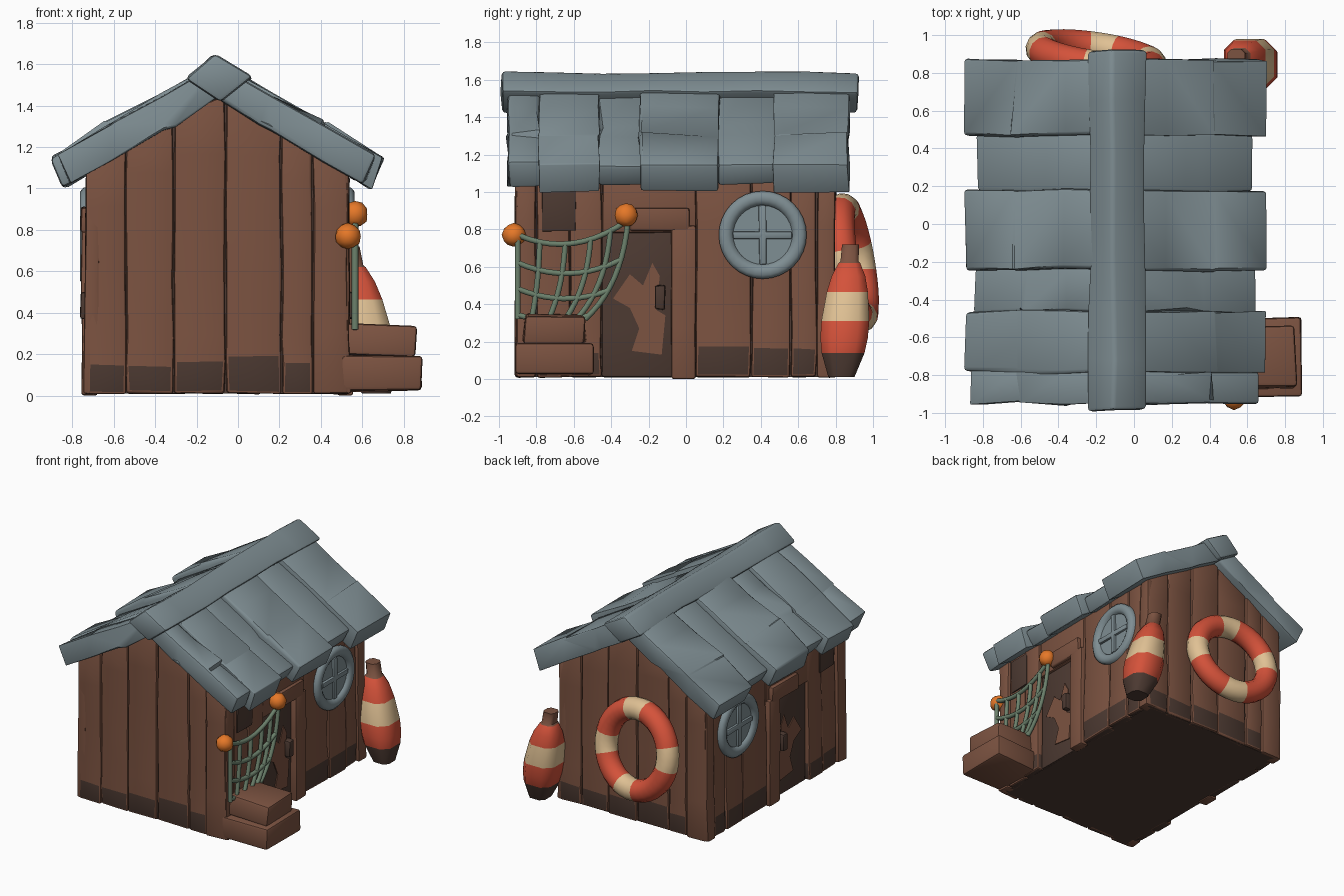
import bpy, bmesh, math, random
from mathutils import Vector

random.seed(4)
if "Cube" in bpy.data.objects:
    bpy.data.objects.remove(bpy.data.objects["Cube"])
C = -0.10  # centre line of the hut in x


def material(name, r, g, b):
    lin = [(v / 255 / 12.92 if v < 11 else ((v / 255 + 0.055) / 1.055) ** 2.4) for v in (r, g, b)]
    m = bpy.data.materials.new(name)
    m.use_nodes = True
    m.diffuse_color = (*lin, 1)
    m.node_tree.nodes["Principled BSDF"].inputs["Base Color"].default_value = (*lin, 1)
    return m


BROWN = material("brown wood", 124, 83, 65)
DARK = material("dark wood", 77, 58, 50)
GREY = material("grey slate", 127, 142, 147)
GREEN = material("green rope", 108, 129, 108)
ORANGE = material("orange float", 230, 120, 40)
RED = material("red paint", 212, 82, 58)
CREAM = material("cream paint", 224, 193, 148)


def finish(name, bm, mats, angle=40):
    bmesh.ops.recalc_face_normals(bm, faces=bm.faces[:])
    me = bpy.data.meshes.new(name)
    bm.to_mesh(me)
    bm.free()
    ob = bpy.data.objects.new(name, me)
    bpy.context.collection.objects.link(ob)
    for m in mats:
        me.materials.append(m)
    smooth(ob, angle)
    return ob


def smooth(ob, angle=40):
    bpy.ops.object.select_all(action='DESELECT')
    ob.select_set(True)
    bpy.context.view_layer.objects.active = ob
    bpy.ops.object.shade_smooth_by_angle(angle=math.radians(angle))


def prism(name, pts, axis, a, b, mat, wob=0.005, bev=0.012, stain=0.0, step=0.25):
    """Extrude a profile along x or y, roughen it, bevel it, stain its foot dark."""
    bm = bmesh.new()
    ends = [[bm.verts.new((t, p, q) if axis == 'x' else (p, t, q)) for p, q in pts] for t in (a, b)]
    n = len(pts)
    bm.faces.new(ends[0])
    bm.faces.new(ends[1][::-1])
    for i in range(n):
        j = (i + 1) % n
        bm.faces.new((ends[0][i], ends[1][i], ends[1][j], ends[0][j]))
    bmesh.ops.recalc_face_normals(bm, faces=bm.faces[:])

    def cut(k, at):
        no = [0, 0, 0]
        no[k] = 1
        bmesh.ops.bisect_plane(bm, geom=bm.verts[:] + bm.edges[:] + bm.faces[:],
                               plane_co=Vector(no) * at, plane_no=no)
    if stain:
        cut(2, stain)
    for k in range(3):
        lo, hi = min(v.co[k] for v in bm.verts), max(v.co[k] for v in bm.verts)
        parts = int((hi - lo) / step)
        for i in range(1, parts):
            cut(k, lo + (hi - lo) * i / parts)
    for f in bm.faces:
        f.material_index = int(f.calc_center_median().z < stain)
    for v in bm.verts:
        v.co += Vector([random.uniform(-wob, wob) for _ in range(3)])
        v.co.z = max(v.co.z, 0)
    if bev:
        sharp = [e for e in bm.edges if e.is_manifold and e.calc_face_angle(0) > 0.6]
        bmesh.ops.bevel(bm, geom=sharp, offset=bev, segments=2, profile=0.5,
                        affect='EDGES', clamp_overlap=True)
    return finish(name, bm, [mat, DARK])


def rect(p0, p1, q0, q1):
    return [(p0, q0), (p1, q0), (p1, q1), (p0, q1)]


def box(name, x0, x1, y0, y1, z0, z1, mat, **kw):
    return prism(name, rect(x0, x1, z0, z1), 'y', y0, y1, mat, **kw)


def eave(x):
    return 1.47 - 0.58 * abs(x - C)


# Dark core behind the planks
prism("wall_core", [(C - .6, .01), (C + .6, .01), (C + .6, 1.1), (C, 1.44), (C - .6, 1.1)],
      'y', -.885, .78, DARK, wob=0, bev=0, step=9)

# Gable planks, the back being the front turned round
seams = [-.73, -.54, -.31, -.06, .21, .36, .53]
stains = [.15, .14, .16, .19, .16, 0]
for side, face, inner in (("front", -.91, -.86), ("back", .80, .75)):
    for i, h in enumerate(stains):
        x0, x1 = seams[i] + .003, seams[i + 1] - .003
        if side == "back":
            x0, x1 = 2 * C - x1, 2 * C - x0
        out = random.uniform(-.008, .004) * (1 if face > 0 else -1)
        prism(f"{side}_plank_{i}", [(x0, .01), (x1, .01), (x1, eave(x1)), (x0, eave(x0))],
              'y', inner, face + out, BROWN, stain=h)

# Long walls, mirrored about the centre line
sides = [(-.91, -.80, 0, .01), (-.80, -.62, .15, 0), (-.62, -.45, .14, .01), (.05, .35, .17, 0),
         (.35, .56, .16, .006), (.56, .70, .16, 0), (.70, .80, 0, .012)]
for s, tag in ((1, "left"), (-1, "right")):
    def X(d):
        return C + s * d

    def wall_box(name, d0, d1, *rest, **kw):
        return box(f"{tag}_{name}", X(d0), X(d1), *rest, **kw)

    for i, (y0, y1, h, out) in enumerate(sides):
        prism(f"{tag}_wall_plank_{i}", [(X(.57), .01), (X(.633 + out), .01), (X(.62 + out), 1.08), (X(.57), 1.08)],
              'y', y0 + .003, y1 - .003, BROWN, stain=h)
    wall_box("plank_over_door", .57, .628, -.45, .05, .78, 1.08, BROWN)
    wall_box("wall_stain", .61, .636, -.77, -.59, .79, 1.05, DARK, wob=.004, bev=.003)

    # Door with worn patch, handle, lintel and post
    wall_box("door", .57, .61, -.45, -.07, .01, .80, DARK, wob=.002)
    patch = [(-.29, .15), (-.13, .13), (-.11, .34), (-.16, .37), (-.14, .55), (-.18, .62),
             (-.23, .50), (-.30, .56), (-.39, .43), (-.30, .38), (-.25, .27)]
    prism(f"{tag}_door_patch", patch, 'x', X(.608), X(.617), BROWN, wob=0, bev=0, step=9)
    wall_box("door_handle", .60, .66, -.165, -.11, .37, .50, DARK)
    wall_box("door_lintel", .60, .655, -.30, .02, .79, .91, BROWN)
    wall_box("door_post", .58, .655, -.08, .05, 0, .82, BROWN)

    # Round window: lathed frame, pane and crossbars
    bm = bmesh.new()
    prof = [(.235, .60), (.235, .645), (.215, .662), (.185, .662), (.165, .65), (.158, .635)]
    rings = [[bm.verts.new((X(d), .41 + r * math.cos(t * math.tau / 32), .77 + r * math.sin(t * math.tau / 32)))
              for t in range(32)] for r, d in prof]
    for a, b in zip(rings, rings[1:]):
        for i in range(32):
            bm.faces.new((a[i], a[i - 1], b[i - 1], b[i]))
    bm.faces.new(rings[-1])
    bm.faces.new(rings[0])
    finish(f"{tag}_window", bm, [GREY], 50)
    wall_box("window_bar_upright", .62, .652, .39, .43, .61, .93, GREY, wob=.003, bev=.008)
    wall_box("window_bar_level", .62, .652, .25, .57, .75, .79, GREY, wob=.003, bev=.008)

    # Roof slabs of alternating height and length
    for i, (y0, y1, d, lift) in enumerate([(-.95, -.78, .77, -.008), (-.785, -.46, .80, 0), (-.47, -.23, .75, -.035),
                                           (-.24, .18, .80, 0), (.17, .48, .74, -.035), (.47, .87, .80, .003)]):
        prism(f"{tag}_roof_slab_{i}",
              [(X(0), 1.43), (X(d - .06), 1.43 - .58 * (d - .06)), (X(d), 1.61 + lift - .58 * d), (X(0), 1.61 + lift)],
              'y', y0, y1, GREY, wob=.009, bev=.02)

# Ridge beam
prism("ridge_beam", [(-.08, 1.42), (.07, 1.54), (-.11, 1.645), (-.245, 1.53)],
      'y', -.99, .92, GREY, wob=.009, bev=.02)

# Stacked crates by the front corner
box("lower_crate", .50, .89, -.91, -.50, .02, .185, BROWN, wob=.01, bev=.018)
box("upper_crate", .52, .86, -.87, -.54, .19, .34, BROWN, wob=.012, bev=.018)

# Hanging net
def net(u, v):
    yr = (1 - v) ** 2 * -.31 + 2 * v * (1 - v) * -.34 + v * v * -.54
    zr = (1 - v) ** 2 * .85 + 2 * v * (1 - v) * .50 + v * v * .32
    sag = .34 * u * (1 - u) * (1 - .7 * v)
    return (.565, -.90 * (1 - u) + yr * u, (.77 - .45 * v) * (1 - u) + zr * u - sag)


cu = bpy.data.curves.new("net", 'CURVE')
cu.dimensions = '3D'
cu.bevel_depth = .017
cu.bevel_resolution = 1
cu.use_fill_caps = True
ticks = [i / 10 for i in range(11)]
lines = [[net(t, v) for t in ticks] for v in (0, .33, .64, .95)]
lines += [[net(u, t) for t in ticks] for u in (0, .2, .43, .66, .84, 1)]
for line in lines:
    sp = cu.splines.new('POLY')
    sp.points.add(len(line) - 1)
    for p, co in zip(sp.points, line):
        p.co = (*co, 1)
    sp.use_smooth = True
cu.materials.append(GREEN)
bpy.context.collection.objects.link(bpy.data.objects.new("net", cu))

# Net floats
for i, (x, y, z) in enumerate([(.53, -.92, .77), (.565, -.32, .875)]):
    bm = bmesh.new()
    bmesh.ops.create_icosphere(bm, subdivisions=2, radius=.064)
    for v in bm.verts:
        v.co = v.co * random.uniform(.95, 1.04) + Vector((x, y, z))
    finish(f"net_float_{i}", bm, [ORANGE], 60)

# Life ring leaning on the back wall
bpy.ops.mesh.primitive_torus_add(major_radius=.295, minor_radius=.083, major_segments=36, minor_segments=12)
ring = bpy.context.object
ring.name = "life_ring"
for m in (RED, CREAM):
    ring.data.materials.append(m)
for p in ring.data.polygons:
    ang = math.degrees(math.atan2(p.center.y, p.center.x))
    p.material_index = int((ang + 15) % 90 < 30)
ring.location = (-.20, .885, .62)
ring.rotation_euler = Vector((.15, 1, .17)).to_track_quat('Z', 'Y').to_euler()
smooth(ring, 60)

# Leaning buoy with painted bands
bm = bmesh.new()
levels = [(.01, .07, 0), (.14, .115, 0), (.22, .127, 1), (.31, .128, 1), (.465, .11, 2),
          (.55, .09, 1), (.62, .058, 1), (.63, .048, 3), (.72, .046, 3)]
octagon = [(1, -.55), (1, .55), (.55, 1), (-.55, 1), (-1, .55), (-1, -.55), (-.55, -1), (.55, -1)]
loops = [[bm.verts.new((.67 - .18 * z + r * a, .83 + .07 * z + r * b, z)) for a, b in octagon] for z, r, _ in levels]
for k in range(1, len(loops)):
    for i in range(8):
        f = bm.faces.new((loops[k - 1][i - 1], loops[k - 1][i], loops[k][i], loops[k][i - 1]))
        f.material_index = levels[k][2]
bm.faces.new(loops[0])
bm.faces.new(loops[-1]).material_index = 3
finish("buoy", bm, [DARK, RED, CREAM, BROWN], 46)
